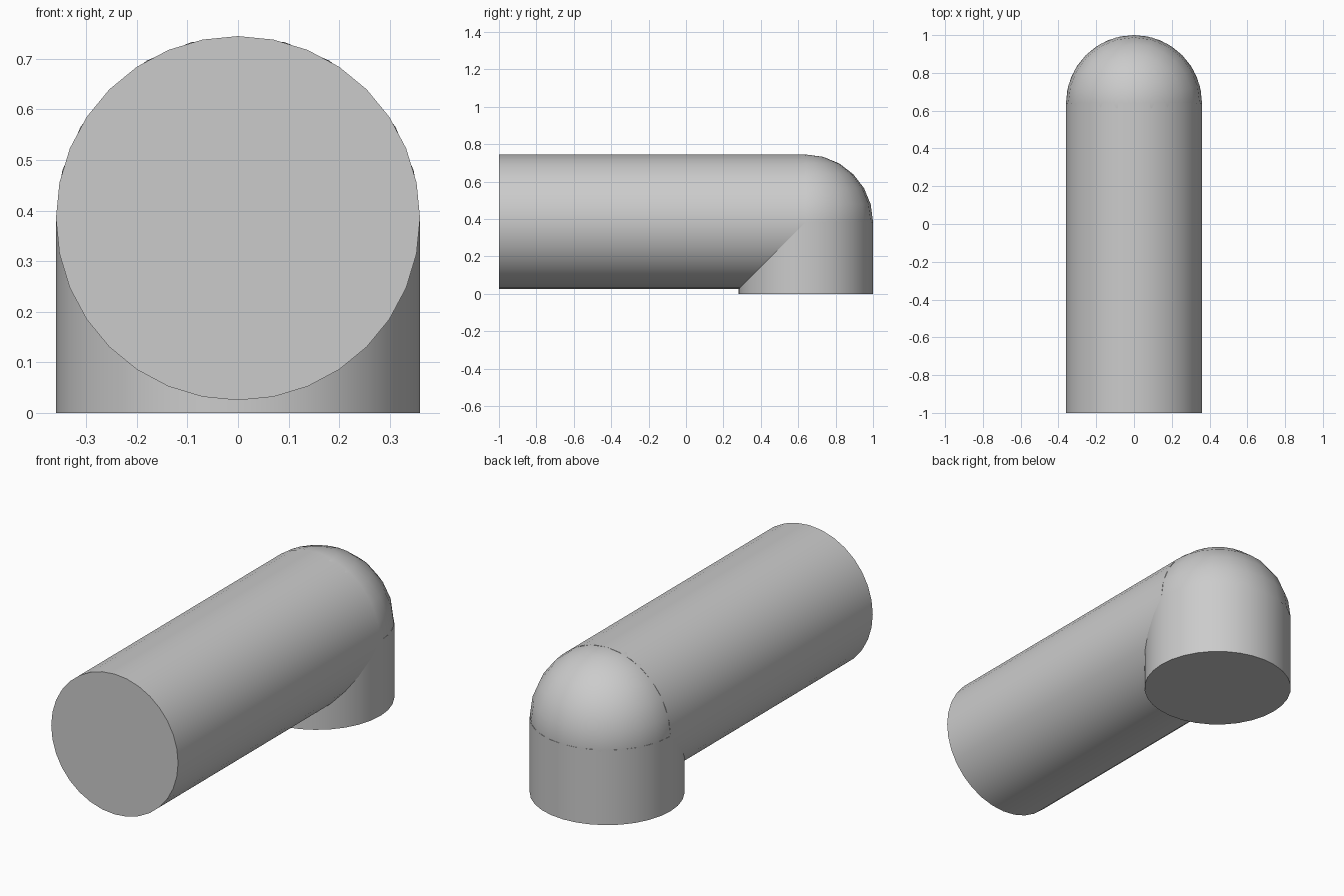
import bpy
from math import radians

RADIUS = 0.36
AXIS_Z = 0.385      # height of the horizontal axis
ELBOW_Y = 0.64      # where the two axes meet

cube = bpy.data.objects.get("Cube")
if cube:
    bpy.data.objects.remove(cube, do_unlink=True)

grey = bpy.data.materials.new("light_grey")
grey.use_nodes = True
grey.diffuse_color = (0.6, 0.6, 0.6, 1)
grey.node_tree.nodes["Principled BSDF"].inputs["Base Color"].default_value = grey.diffuse_color


def finish(name):
    """Name the new part, colour it and smooth its round sides."""
    part = bpy.context.object
    part.name = name
    part.data.materials.append(grey)
    bpy.ops.object.shade_smooth_by_angle(angle=radians(30))
    return part


# Long horizontal pipe, from the front end to the elbow
bpy.ops.mesh.primitive_cylinder_add(
    vertices=32, radius=RADIUS, depth=1 + ELBOW_Y,
    location=(0, (ELBOW_Y - 1) / 2, AXIS_Z), rotation=(radians(90), 0, 0))
finish("horizontal_pipe")

# Short vertical pipe, from the ground to the elbow
bpy.ops.mesh.primitive_cylinder_add(
    vertices=32, radius=RADIUS, depth=AXIS_Z,
    location=(0, ELBOW_Y, AXIS_Z / 2))
finish("vertical_pipe")

# Ball that rounds off the elbow
bpy.ops.mesh.primitive_uv_sphere_add(
    segments=24, ring_count=12, radius=RADIUS, location=(0, ELBOW_Y, AXIS_Z))
finish("elbow_ball")
